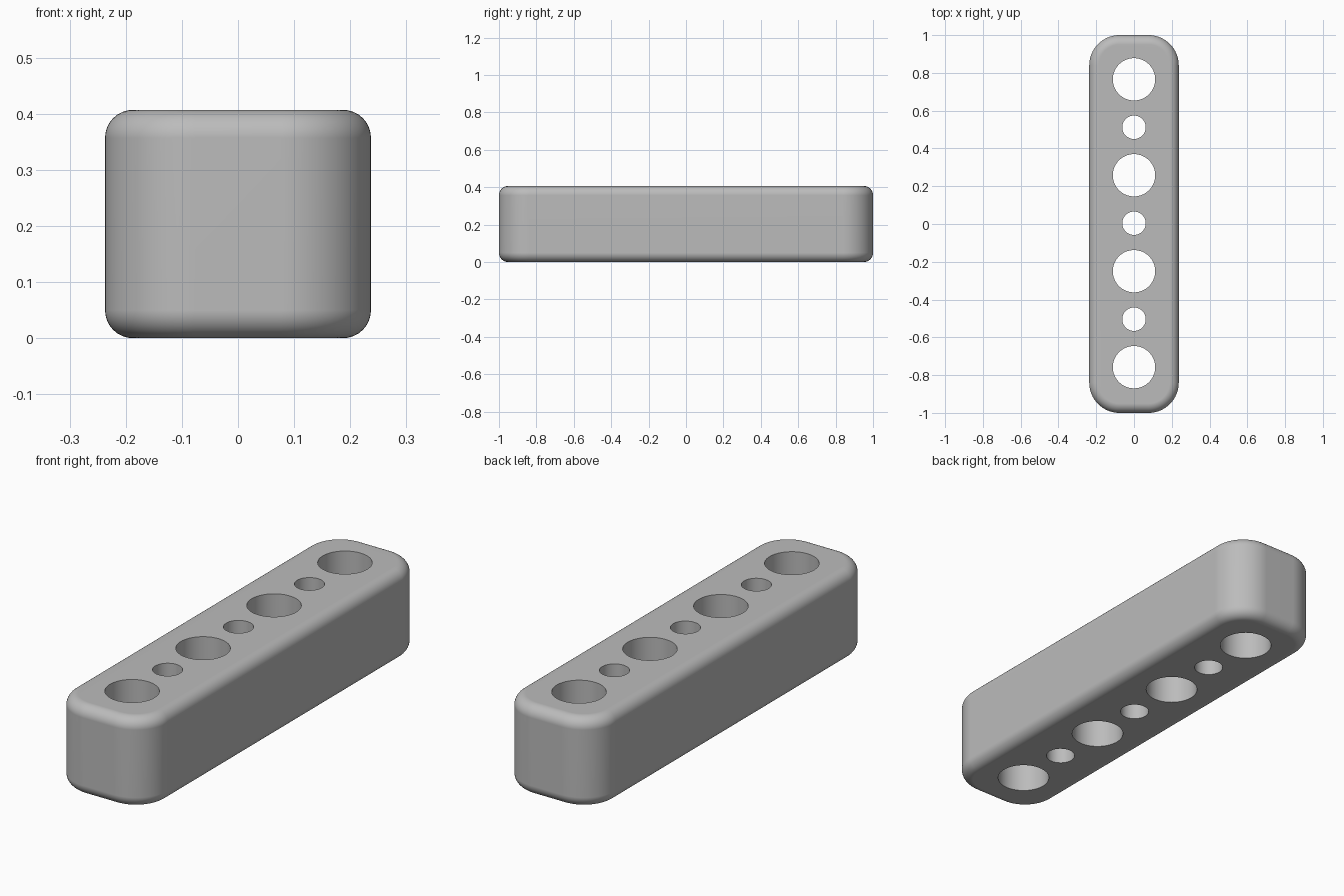
import bpy, bmesh, math

cube = bpy.data.objects.get("Cube")
if cube:
    bpy.data.objects.remove(cube, do_unlink=True)

WIDTH, LENGTH, HEIGHT = 0.474, 2.0, 0.407
CORNER, ROUND = 0.16, 0.05

# Material
grey = bpy.data.materials.new("plain_grey")
grey.use_nodes = True
colour = (0.5, 0.5, 0.5, 1)
grey.diffuse_color = colour
grey.node_tree.nodes["Principled BSDF"].inputs["Base Color"].default_value = colour


def add_object(name, bm):
    mesh = bpy.data.meshes.new(name)
    bm.to_mesh(mesh)
    bm.free()
    mesh.materials.append(grey)
    obj = bpy.data.objects.new(name, mesh)
    bpy.context.collection.objects.link(obj)
    return obj


# Bar body: rounded outline, then softened top and bottom rims
bm = bmesh.new()
bmesh.ops.create_cube(bm, size=1)
for v in bm.verts:
    v.co.x *= WIDTH
    v.co.y *= LENGTH
    v.co.z = (v.co.z + 0.5) * HEIGHT
upright = [e for e in bm.edges if abs(e.verts[0].co.z - e.verts[1].co.z) > 0.1]
bmesh.ops.bevel(bm, geom=upright, offset=CORNER, offset_type='OFFSET',
                segments=16, profile=0.5, affect='EDGES')
rims = [e for e in bm.edges if abs(e.verts[0].co.z - e.verts[1].co.z) < 0.001]
bmesh.ops.bevel(bm, geom=rims, offset=ROUND, offset_type='OFFSET',
                segments=8, profile=0.5, affect='EDGES')
bmesh.ops.recalc_face_normals(bm, faces=bm.faces)
bar = add_object("bar_body", bm)

# Row of seven through holes, alternating large and small
bm = bmesh.new()
for i in range(7):
    radius = 0.062 if i % 2 else 0.112
    start = len(bm.verts)
    made = bmesh.ops.create_cone(bm, cap_ends=True, segments=64, radius1=radius,
                                 radius2=radius, depth=1)
    bmesh.ops.translate(bm, verts=made["verts"],
                        vec=(0, 0.004 + (i - 3) * 0.254, HEIGHT / 2))
cutter = add_object("hole_cutter", bm)

cut = bar.modifiers.new("holes", 'BOOLEAN')
cut.operation = 'DIFFERENCE'
cut.solver = 'EXACT'
cut.object = cutter

bpy.ops.object.select_all(action='DESELECT')
bar.select_set(True)
bpy.context.view_layer.objects.active = bar
bpy.ops.object.modifier_apply(modifier=cut.name)
bpy.data.objects.remove(cutter, do_unlink=True)

# Smooth shading with crisp hole rims
bpy.ops.object.shade_smooth_by_angle(angle=math.radians(35))
weighted = bar.modifiers.new("clean_normals", 'WEIGHTED_NORMAL')
weighted.keep_sharp = True
